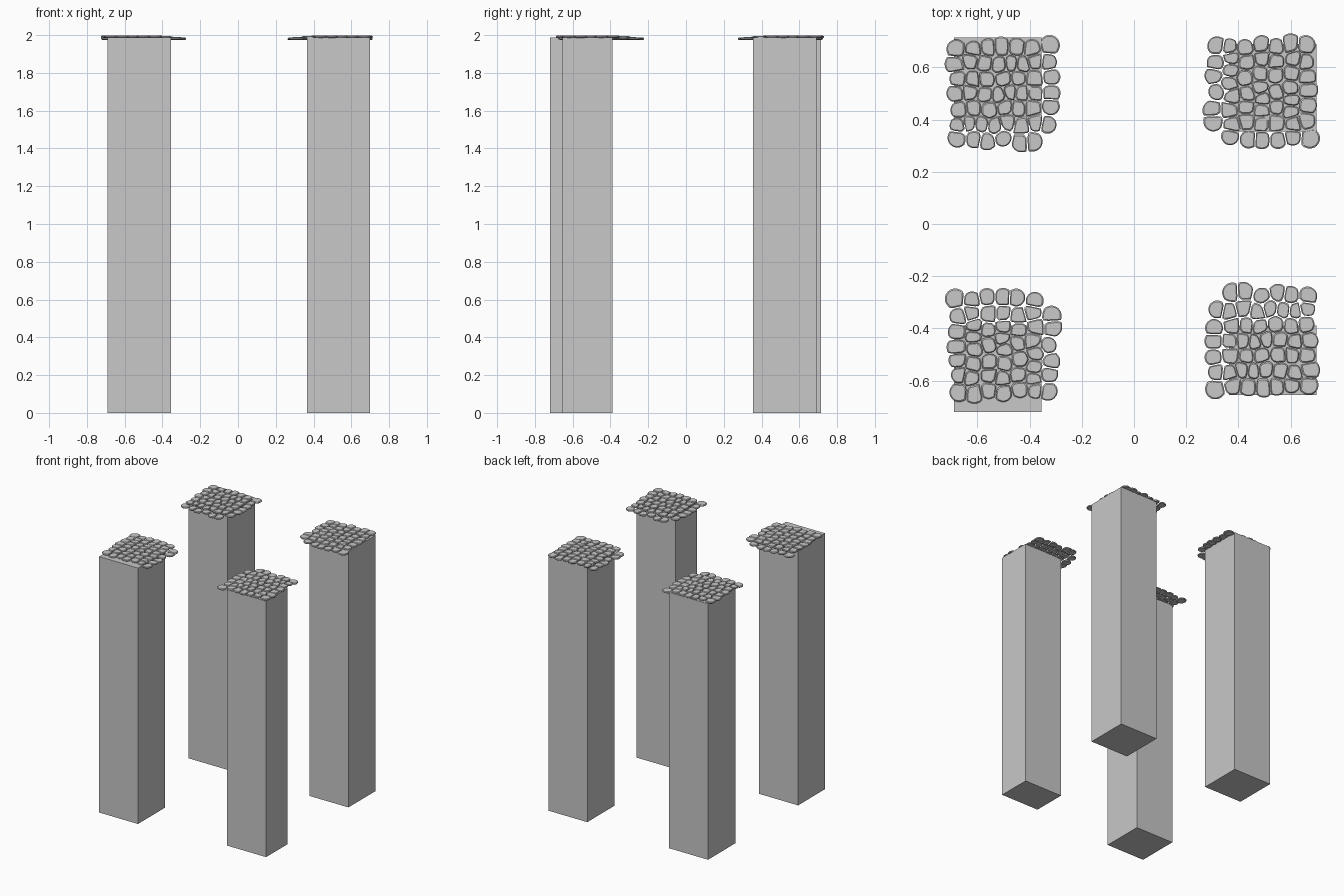
import bpy, bmesh, math, random
from mathutils import Vector

cube = bpy.data.objects.get("Cube")
if cube:
    bpy.data.objects.remove(cube, do_unlink=True)

rng = random.Random(7)

stone = bpy.data.materials.new("stone grey")
stone.use_nodes = True
grey = (0.58, 0.58, 0.58, 1)
stone.diffuse_color = grey
stone.node_tree.nodes["Principled BSDF"].inputs["Base Color"].default_value = grey

PILLAR_TOP = 1.987


def add_object(name, mesh):
    obj = bpy.data.objects.new(name, mesh)
    bpy.context.scene.collection.objects.link(obj)
    return obj


def add_pillar(name, x0, x1, y0, y1):
    bm = bmesh.new()
    bmesh.ops.create_cube(bm, size=1)
    bmesh.ops.scale(bm, vec=(x1 - x0, y1 - y0, PILLAR_TOP), verts=bm.verts)
    bmesh.ops.translate(bm, vec=((x0 + x1) / 2, (y0 + y1) / 2, PILLAR_TOP / 2), verts=bm.verts)
    mesh = bpy.data.meshes.new(name)
    bm.to_mesh(mesh)
    bm.free()
    mesh.materials.append(stone)
    add_object(name, mesh)


def clip(poly, point, normal):
    """Keep the part of a polygon behind a line."""
    out = []
    for i, b in enumerate(poly):
        a = poly[i - 1]
        da, db = (a - point).dot(normal), (b - point).dot(normal)
        if (da > 0) != (db > 0):
            out.append(a.lerp(b, da / (da - db)))
        if db <= 0:
            out.append(b)
    return out


def round_corners(poly):
    out = []
    for i, p in enumerate(poly):
        out += [p.lerp(poly[i - 1], 0.22), p.lerp(poly[(i + 1) % len(poly)], 0.22)]
    return out


def stone_centres():
    """Uneven rows of stones, with the inner corner worn away."""
    rows, half = 7, 0.178
    centres = []
    for r in range(rows):
        y = half - r * 2 * half / (rows - 1)
        count = 8 if r % 2 else 7
        for c in range(count):
            x = -half + c * 2 * half / (count - 1)
            p = Vector((x + rng.uniform(-0.011, 0.011), y + rng.uniform(-0.011, 0.011)))
            if p.x - p.y < 0.31:
                centres.append(p)
    return centres


def cobble_mesh():
    bm = bmesh.new()
    centres = stone_centres()
    gap = 0.002
    for c in centres:
        # cell outline: a rounded blank trimmed halfway to each neighbour
        reach = rng.uniform(0.034, 0.042)
        poly = [c + reach * Vector((math.cos(k * math.tau / 10), math.sin(k * math.tau / 10)))
                for k in range(10)]
        for other in centres:
            d = other - c
            if 0 < d.length < 0.12:
                n = d.normalized()
                poly = clip(poly, c + d / 2 - n * gap, n)
        poly = round_corners(poly)
        mid = sum(poly, Vector((0, 0))) / len(poly)
        # stones sag toward the overhanging sides
        sag = max(0, c.x - 0.08, -c.y - 0.08) * 0.1
        top = 1.9985 - sag - rng.uniform(0, 0.002)
        rings = []
        for scale, drop in ((0.88, 0.012), (1, 0.008), (1, 0.004), (0.86, 0)):
            rings.append([bm.verts.new((*(mid + (p - mid) * scale), top - drop)) for p in poly])
        bm.faces.new(rings[0][::-1])
        bm.faces.new(rings[-1])
        for low, high in zip(rings, rings[1:]):
            for i in range(len(poly)):
                bm.faces.new((low[i - 1], low[i], high[i], high[i - 1]))
    bmesh.ops.recalc_face_normals(bm, faces=bm.faces)
    mesh = bpy.data.meshes.new("cobbles")
    bm.to_mesh(mesh)
    bm.free()
    mesh.materials.append(stone)
    return mesh


# square pillars
add_pillar("front_right_pillar", -0.69, -0.355, -0.72, -0.39)
add_pillar("front_left_pillar", 0.365, 0.7, -0.655, -0.39)
add_pillar("back_right_pillar", -0.69, -0.355, 0.38, 0.715)
add_pillar("back_left_pillar", 0.365, 0.7, 0.355, 0.69)

# one cobbled cap, turned so its worn corner faces the middle
cobbles = cobble_mesh()
for name, x, y, turns in (("back_right_cobbles", -0.5, 0.5, 0),
                          ("front_right_cobbles", -0.5, -0.463, 1),
                          ("front_left_cobbles", 0.488, -0.447, 2),
                          ("back_left_cobbles", 0.488, 0.505, 3)):
    cap = add_object(name, cobbles)
    cap.location = (x, y, 0)
    cap.rotation_euler.z = turns * math.pi / 2
